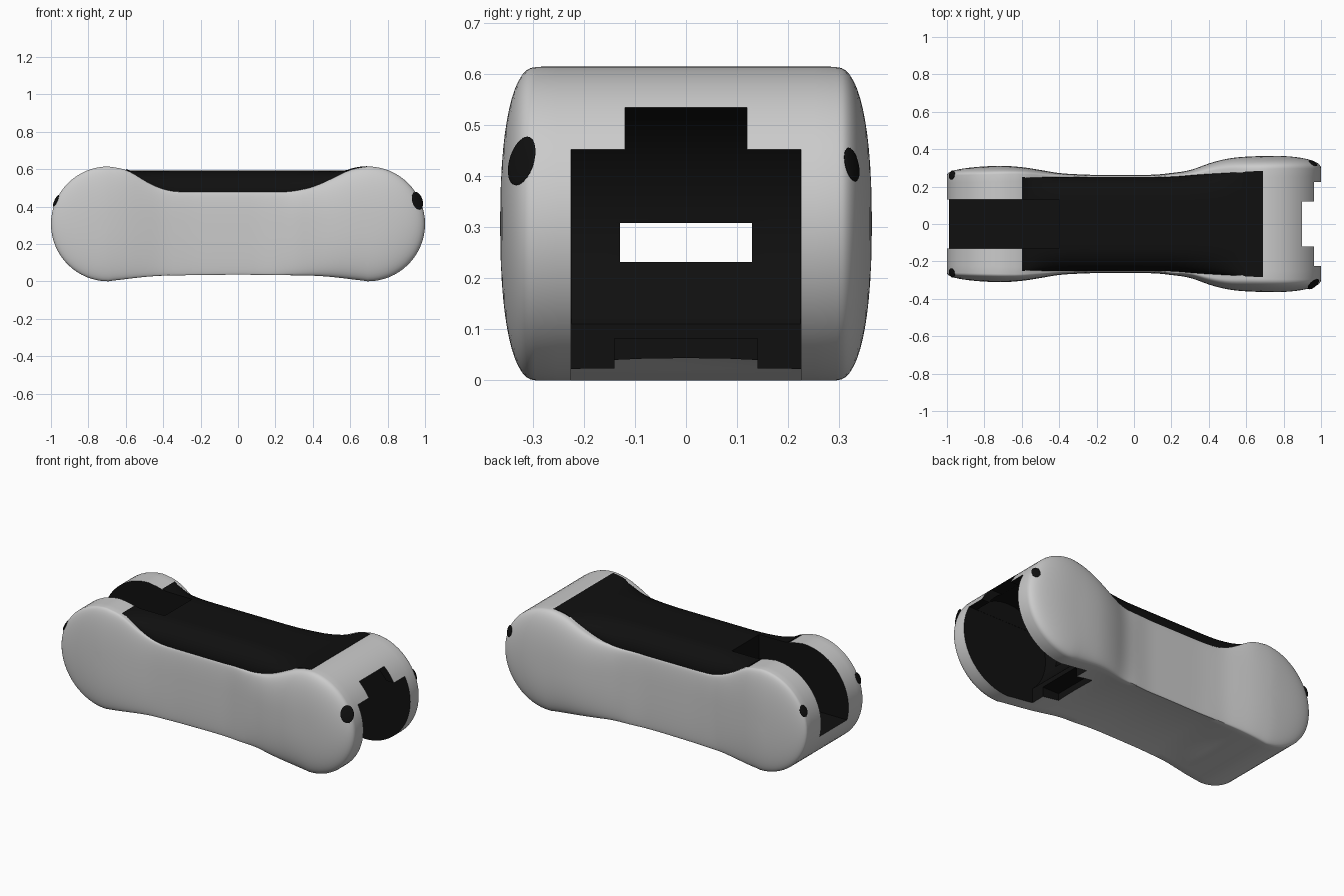
import bpy, bmesh, math
from mathutils import Vector

if "Cube" in bpy.data.objects:
    bpy.data.objects.remove(bpy.data.objects["Cube"])

R, CX, CZ = 0.307, 0.693, 0.307


def material(name, rgb):
    m = bpy.data.materials.new(name)
    m.diffuse_color = (*rgb, 1)
    m.use_nodes = True
    m.node_tree.nodes["Principled BSDF"].inputs["Base Color"].default_value = m.diffuse_color
    return m


GREY = material("shell_grey", (0.8, 0.8, 0.8))
DARK = material("dark_grey", (0.005, 0.005, 0.005))


def curve(pts, x):
    """Smoothed interpolation through (x, value) points."""
    def lin(t):
        if t <= pts[0][0]:
            return pts[0][1]
        for (a, u), (b, v) in zip(pts, pts[1:]):
            if t <= b:
                return u + (v - u) * (t - a) / (b - a)
        return pts[-1][1]
    return sum(lin(x + d * 0.02) for d in range(-2, 3)) / 5


# Shape guides: top edge, bottom edge, full half width, side bulge, cover half width
TOP = [(-.69, .614), (-.6, .6), (-.57, .585), (-.52, .55), (-.45, .51), (-.38, .485), (-.33, .478),
       (.28, .478), (.4, .503), (.5, .548), (.56, .58), (.62, .605), (.69, .614)]
LOW = [(-.69, .001), (-.6, .012), (-.5, .024), (-.4, .031), (0, .036), (.4, .031), (.5, .024),
       (.6, .012), (.69, .001)]
WIDTH = [(-1, .305), (-.9, .307), (-.7, .312), (-.6, .305), (-.5, .289), (-.4, .271), (-.25, .263),
         (.12, .263), (.3, .285), (.4, .325), (.5, .351), (.6, .361), (.8, .366), (1, .366)]
BULGE = [(-1, .045), (-.7, .045), (-.35, .014), (.2, .014), (.6, .07), (1, .07)]
COVER = [(-.6, .25), (-.3, .251), (.2, .252), (.35, .265), (.69, .285)]


def rim(x):
    return curve(WIDTH, x) - curve(BULGE, x)


def mesh_object(name, rings, mat, caps=True):
    """Loft closed rings; ends are capped or welded shut."""
    bm = bmesh.new()
    rows = [[bm.verts.new(p) for p in ring] for ring in rings]
    n = len(rows[0])
    for a, b in zip(rows, rows[1:]):
        for i in range(n):
            j = (i + 1) % n
            bm.faces.new((a[i], a[j], b[j], b[i]))
    if caps:
        bm.faces.new(rows[0])
        bm.faces.new(rows[-1])
    bmesh.ops.remove_doubles(bm, verts=bm.verts, dist=1e-5)
    return finish(bm, name, mat)


def finish(bm, name, mat):
    bmesh.ops.recalc_face_normals(bm, faces=bm.faces)
    me = bpy.data.meshes.new(name)
    bm.to_mesh(me)
    bm.free()
    me.materials.append(mat)
    ob = bpy.data.objects.new(name, me)
    bpy.context.collection.objects.link(ob)
    return ob


# Dog-bone outline in x, z
N = 48
inner = [CX - 2 * CX * i / N for i in range(1, N)]
arc = [math.pi / 2 - math.pi * i / 32 for i in range(33)]
outline = [(CX + R * math.cos(a), CZ + R * math.sin(a)) for a in arc]
outline += [(x, curve(LOW, x)) for x in inner]
outline += [(-CX - R * math.cos(a), CZ - R * math.sin(a)) for a in arc]
outline += [(x, curve(TOP, x)) for x in reversed(inner)]


def side_ring(sign, t):
    ring = []
    s = math.sin(t) ** .85
    for x, z in outline:
        ax = max(-CX, min(CX, x))
        px = ax + (x - ax) * s
        y = rim(px) + curve(BULGE, px) * math.cos(t) ** .85
        ring.append((px, sign * y, CZ + (z - CZ) * s))
    return ring


def belt_ring(f):
    ring = []
    for x, z in outline:
        if z < CZ and abs(x) < .55:      # hollowed underside
            z += .02 * (1 - f * f) * min(1, (.55 - abs(x)) / .2)
        ring.append((x, f * rim(x), z))
    return ring


# Grey shell: domed sides joined by a belt
ts = [math.pi / 2 * i / 14 for i in range(14, 0, -1)] + [0]
rings = [side_ring(-1, t) for t in reversed(ts)]
rings += [belt_ring(f) for f in (-.85, -.6, -.3, 0, .3, .6, .85)]
rings += [side_ring(1, t) for t in ts]
shell = mesh_object("shell", rings, GREY, caps=False)

# Dark top cover: flat middle, rounded shoulders, flush with the round ends
sections = []
for i in range(61):
    x = -.6 + 1.29 * i / 60
    top = max(.592, CZ + .0015 + math.sqrt(R * R - min(R, CX - abs(x)) ** 2))
    edge = curve(TOP, x) - .002 if abs(x) < .595 else top - .0005
    w = curve(COVER, x)
    sec = [(x, -w + .02, .4)]
    for k in range(25):
        y = w * math.sin((k / 24 - .5) * math.pi)
        u = max(0, abs(y) - .12) / (w - .12)
        sec.append((x, y, edge + (top - edge) * math.sqrt(max(0, 1 - u * u))))
    sections.append(sec + [(x, w - .02, .4)])
cover = mesh_object("top_cover", sections, DARK)


def box(x0, x1, w, z0, z1):
    bm = bmesh.new()
    bmesh.ops.create_cube(bm, size=1)
    for v in bm.verts:
        v.co = (x0 if v.co.x < 0 else x1, w * (-1 if v.co.y < 0 else 1), z0 if v.co.z < 0 else z1)
    return finish(bm, "cutter", DARK)


def drum(x, r, w):
    ring = [(x + r * math.cos(i * math.pi / 32), CZ + r * math.sin(i * math.pi / 32)) for i in range(64)]
    return mesh_object("cutter", [[(a, y, b) for a, b in ring] for y in (-w, w)], DARK)


# Joint slots at both ends and the tunnel between them
cutters = [drum(CX, .262, .224), box(.52, 1.1, .225, -.1, .452), box(.6, 1.12, .12, .3, .535),
           box(.41, .9, .14, -.12, .082), box(-1.1, -.4, .131, .23, .75),
           box(-.7, .7, .129, .232, .308)]
for ob in (shell, cover):
    bpy.context.view_layer.objects.active = ob
    for c in cutters:
        m = ob.modifiers.new("cut", 'BOOLEAN')
        m.operation, m.solver, m.object = 'DIFFERENCE', 'EXACT', c
        m.material_mode = 'TRANSFER'
        bpy.ops.object.modifier_apply(modifier=m.name)
for c in cutters:
    bpy.data.objects.remove(c)

# Dark screw discs lying flat on the end faces
bpy.context.view_layer.update()
for name, sx, y, z, r in (("screw_left_front", -1, -.262, .43, .034),
                          ("screw_left_back", -1, .262, .43, .034),
                          ("screw_right_front", 1, -.322, .43, .05),
                          ("screw_right_back", 1, .325, .423, .034)):
    hit, loc, nor, _ = shell.ray_cast(Vector((sx * 2, y, z)), Vector((-sx, 0, 0)))
    bm = bmesh.new()
    bmesh.ops.create_uvsphere(bm, u_segments=24, v_segments=12, radius=1)
    rot = nor.to_track_quat('Z', 'Y')
    for v in bm.verts:
        v.co = loc + rot @ Vector((v.co.x * r * .75, v.co.y * r, v.co.z * .006))
    finish(bm, name, DARK)

for ob in bpy.context.collection.objects:
    ob.select_set(True)
bpy.context.view_layer.objects.active = shell
bpy.ops.object.shade_smooth_by_angle(angle=math.radians(35))
